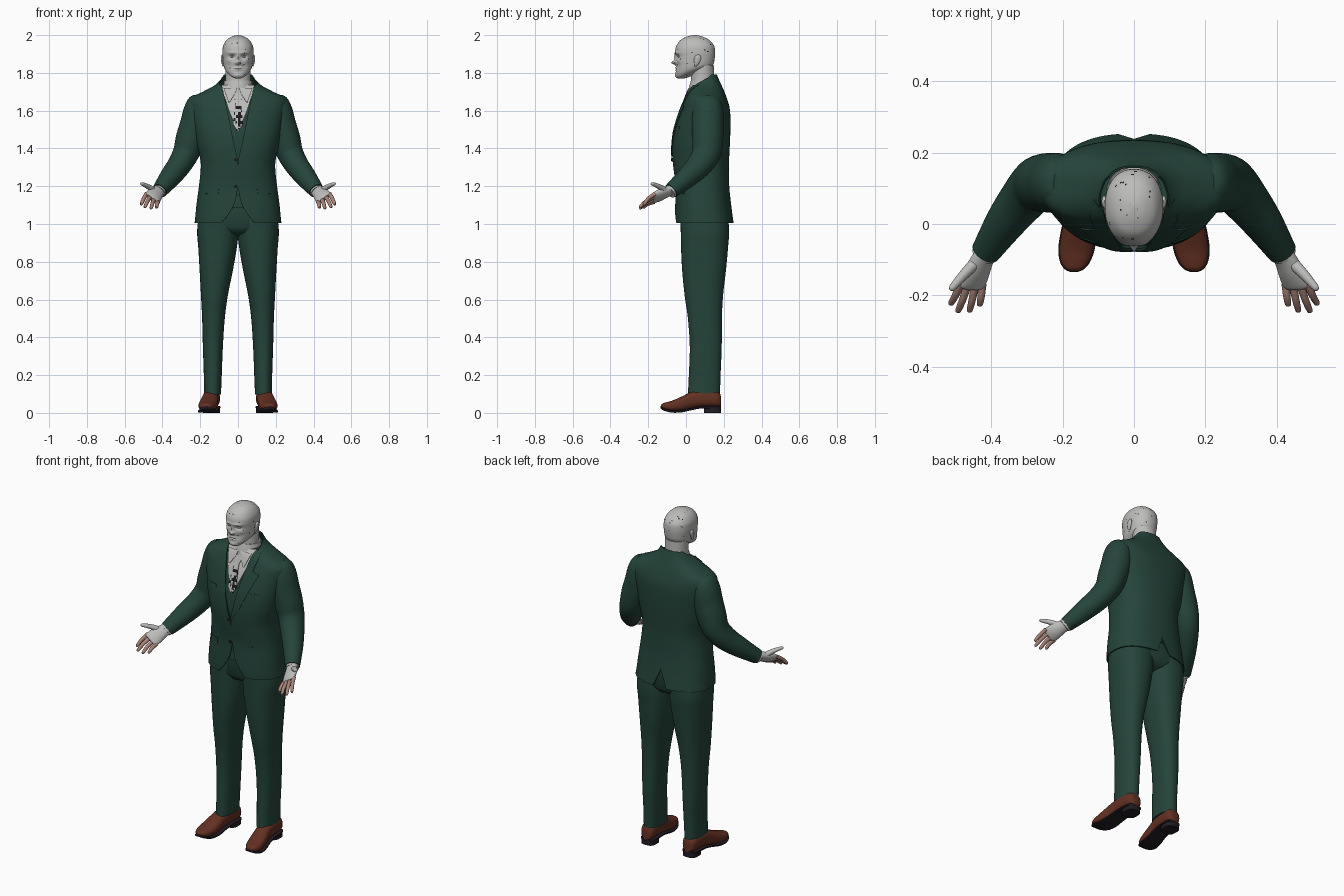
import bpy, bmesh, math, random
from mathutils import Vector as V

random.seed(4)
X, Y, Z = V((1, 0, 0)), V((0, 1, 0)), V((0, 0, 1))


def material(name, rgb):
    m = bpy.data.materials.new(name)
    m.diffuse_color = (*rgb, 1)
    return m


GREEN = material("dark green cloth", (0.018, 0.058, 0.043))
GREY = material("pale grey", (0.50, 0.50, 0.49))
PINK = material("finger pink", (0.40, 0.23, 0.19))
BROWN = material("brown leather", (0.125, 0.030, 0.016))
SOLE = material("dark sole", (0.016, 0.011, 0.017))
BLACK = material("black", (0.01, 0.01, 0.011))


def smooth(rows, steps=6):
    """Catmull-Rom through rows of numbers."""
    out = []
    for i in range(len(rows) - 1):
        a, b, c, d = rows[max(i - 1, 0)], rows[i], rows[i + 1], rows[min(i + 2, len(rows) - 1)]
        for k in range(steps):
            t = k / steps
            out.append([q + .5 * t * (r - p + t * (2 * p - 5 * q + 4 * r - s + t * (3 * (q - r) + s - p)))
                        for p, q, r, s in zip(a, b, c, d)])
    return out + [list(rows[-1])]


def oval(c, u, v, ru, rv, n=2.0, count=40, a0=0, a1=360):
    """Superellipse points; angle 0 points along -v, 90 along +u."""
    pts, full = [], a1 - a0 >= 360
    for i in range(count):
        a = math.radians(a0 + (a1 - a0) * i / (count if full else count - 1))
        s, k = math.sin(a), -math.cos(a)
        pts.append(V(c) + u * math.copysign(abs(s) ** (2 / n), s) * ru
                   + v * math.copysign(abs(k) ** (2 / n), k) * rv)
    return pts


def skin(name, rings, mat, closed=True, mirror=False, thick=0, angle=40, rule=None):
    """Skin a list of rings (or open rows) with faces."""
    n = len(rings[0])
    faces = []
    for j in range(len(rings) - 1):
        for i in range(n if closed else n - 1):
            k = (i + 1) % n
            faces.append((j * n + i, j * n + k, (j + 1) * n + k, (j + 1) * n + i))
    if closed:
        faces += [tuple(range(n)), tuple(range((len(rings) - 1) * n, len(rings) * n))]
    me = bpy.data.meshes.new(name)
    me.from_pydata([p for r in rings for p in r], [], faces)
    for m in (mat if isinstance(mat, list) else [mat]):
        me.materials.append(m)
    bm = bmesh.new()
    bm.from_mesh(me)
    bmesh.ops.recalc_face_normals(bm, faces=bm.faces)
    if rule:
        for f in bm.faces:
            f.material_index = rule(f.calc_center_median())
    bm.to_mesh(me)
    bm.free()
    ob = bpy.data.objects.new(name, me)
    bpy.context.collection.objects.link(ob)
    bpy.ops.object.select_all(action='DESELECT')
    ob.select_set(True)
    bpy.context.view_layer.objects.active = ob
    if mirror:
        ob.modifiers.new("mirror", 'MIRROR').merge_threshold = .0005
        bpy.ops.object.modifier_apply(modifier="mirror")
    if thick:
        s = ob.modifiers.new("thickness", 'SOLIDIFY')
        s.thickness, s.offset = thick, 0
        bpy.ops.object.modifier_apply(modifier="thickness")
    bpy.ops.object.shade_smooth_by_angle(angle=math.radians(angle))
    return ob


def tube(name, rows, mat, ref, mirror=True, steps=5, n=2.0, count=28):
    """Tube along a path; rows are x, y, z, radius along ref, radius across."""
    rows = smooth(rows, steps)
    ps = [V(r[:3]) for r in rows]
    rings = []
    for i, r in enumerate(rows):
        t = (ps[min(i + 1, len(ps) - 1)] - ps[max(i - 1, 0)]).normalized()
        u = (ref - t * ref.dot(t)).normalized()
        rings.append(oval(ps[i], u, t.cross(u), r[3], r[4], n, count))
    return skin(name, rings, mat, mirror=mirror)


# Jacket: z, half width, front y, back y, front opening angle, back vent angle
N = 2.4
TORSO = smooth([
    (1.005, .227, -.055, .250, 19, 8), (1.05, .222, -.056, .243, 10, 4), (1.11, .216, -.054, .235, 3, 0),
    (1.20, .204, -.052, .226, 0, 0), (1.30, .194, -.064, .224, 0, 0), (1.36, .200, -.070, .226, 1, 0),
    (1.42, .215, -.070, .229, 4, 0), (1.50, .230, -.060, .232, 8, 0), (1.60, .250, -.030, .230, 12, 0),
    (1.66, .252, -.005, .215, 16, 0), (1.70, .180, .010, .200, 25, 0), (1.73, .125, .026, .187, 45, 0),
    (1.76, .092, .040, .173, 82, 0), (1.79, .076, .050, .160, 115, 0)])
half = [oval((0, (r[2] + r[3]) / 2, r[0]), X, Y, r[1], (r[3] - r[2]) / 2, N, 36, max(r[4], 0), 180 - max(r[5], 0))
        for r in TORSO]
skin("jacket", half, GREEN, closed=False, mirror=True, thick=.006)
skin("waistcoat", [oval((0, (r[2] + r[3]) / 2, r[0]), X, Y, r[1] - .012, (r[3] - r[2]) / 2 - .010, N, 48)
                   for r in TORSO if 1.08 < r[0] < 1.74], GREEN)


def front(x, z, off):
    """Point on the chest surface, moved outward by off."""
    for a, b in zip(TORSO, TORSO[1:]):
        if a[0] <= z <= b[0]:
            break
    t = (z - a[0]) / (b[0] - a[0])
    h, f, k = (a[i] + (b[i] - a[i]) * t for i in (1, 2, 3))
    return V((x, (f + k) / 2 - (k - f) / 2 * max(0, 1 - abs(x / h) ** N) ** (1 / N) - off, z))


def panel(name, rows, mat, off, mirror=True, thick=.004, steps=5, rule=None):
    """Thin plate on the chest; rows are z, x from, x to."""
    fine = [[p + (q - p) * k / steps for p, q in zip(a, b)] for a, b in zip(rows, rows[1:]) for k in range(steps)]
    fine.append(rows[-1])
    skin(name, [[front(a + (b - a) * i / 8, z, off) for i in range(9)] for z, a, b in fine],
         mat, closed=False, mirror=mirror, thick=thick, rule=rule)


panel("lapel", [(1.34, .001, .008), (1.42, .020, .060), (1.50, .037, .095), (1.58, .052, .128), (1.62, .060, .148),
                (1.635, .064, .108), (1.70, .078, .122), (1.735, .086, .112)], GREEN, .006)
panel("pocket_flap", [(1.16, .105, .172), (1.195, .100, .168)], GREEN, .004)
panel("breast_pocket", [(1.50, .105, .155), (1.515, .105, .155)], GREEN, .004)
panel("shirt_front", [(1.49, -.003, .003), (1.60, -.048, .048), (1.70, -.080, .080), (1.735, -.088, .088)],
      GREY, -.004, mirror=False)
bands = [random.random() < .45 for _ in range(200)]
panel("tie", [(1.495, -.006, .006), (1.53, -.027, .027), (1.655, -.014, .014), (1.665, -.020, .020),
              (1.70, -.024, .024)], [GREY, BLACK], .003, mirror=False, steps=8,
      rule=lambda c: int(c.z < 1.66 and bands[int((c.z - 1.4 + c.x * .4) * 110) * 3 + int(c.x * 70 + 2) % 3]))
panel("shirt_collar_flap", [(1.645, .044, .050), (1.69, .016, .066), (1.72, .006, .076)], GREY, .005)
for z in (1.34, 1.20):
    c = front(-.012, z, .004)
    skin("button", [oval(c - Y * d, X, Z, r, r, 2, 16) for d, r in ((0, .009), (.004, .009), (.006, .006))], BLACK)

# Shirt collar and neck
skin("shirt_collar", [oval((0, y, z), X, Y, rx, ry, 2, 40) for z, y, rx, ry in
                      ((1.66, .090, .085, .085), (1.71, .088, .080, .076), (1.76, .092, .073, .066))], GREY)
skin("neck", [oval((0, y, z), X, Y, rx, ry, 2, 40) for z, y, rx, ry in
              smooth([(1.70, .088, .068, .064), (1.77, .088, .066, .062), (1.84, .088, .066, .060)])], GREY)

# Head with face bumps: x, z, spread x, spread z, amount
BUMPS = [(0, 1.854, .011, .011, .020), (0, 1.88, .009, .022, .010), (0, 1.852, .019, .008, .006),
         (.030, 1.906, .022, .007, .007), (.031, 1.886, .015, .009, -.011), (.047, 1.862, .016, .012, .005),
         (0, 1.826, .022, .004, .005), (0, 1.815, .020, .004, .004), (0, 1.8205, .022, .002, -.004),
         (0, 1.788, .022, .010, .005), (.034, 1.83, .012, .014, -.003)]
rings = []
for z, hx, yf, yb, tilt in smooth([
        (1.770, .012, -.042, -.015, 0), (1.777, .044, -.052, .070, .22), (1.795, .063, -.054, .112, .18),
        (1.82, .073, -.053, .136, .08), (1.85, .078, -.051, .147, 0), (1.885, .081, -.053, .153, 0),
        (1.915, .082, -.057, .154, 0), (1.945, .078, -.050, .148, 0), (1.975, .060, -.028, .122, 0),
        (1.993, .032, .008, .085, 0), (2.0, .004, .042, .055, 0)], 8):
    ring = oval((0, (yf + yb) / 2, z), X, Y, hx, (yb - yf) / 2, 2.2, 72)
    for p in ring:
        p.z += tilt * (p.y - yf)
        if p.y < .03:
            p.y -= sum(a * math.exp(-((abs(p.x) - x) / sx) ** 2 - ((p.z - bz) / sz) ** 2)
                       for x, bz, sx, sz, a in BUMPS)
    rings.append(ring)
skin("head", rings, [GREY, BLACK], angle=70, rule=lambda c: int(random.random() < .012))
tube("ear", [(.076, .050, 1.838, .006, .006), (.081, .055, 1.850, .012, .006), (.083, .060, 1.870, .017, .007),
             (.083, .064, 1.888, .015, .007), (.080, .064, 1.896, .004, .003)], GREY, Y, count=16)
tube("eye", [(.031, -.030, 1.886, .010, .006), (.031, -.040, 1.886, .009, .005),
             (.031, -.044, 1.886, .004, .002)], GREY, X, count=14)

# Sleeves, cuffs and hands
tube("sleeve", [(.195, .115, 1.668, .045, .035), (.205, .115, 1.645, .070, .062), (.212, .115, 1.60, .082, .076),
                (.225, .115, 1.53, .084, .081), (.250, .115, 1.45, .082, .080), (.276, .108, 1.375, .076, .070),
                (.312, .068, 1.310, .068, .063), (.360, .005, 1.247, .056, .056), (.415, -.078, 1.176, .041, .041)],
     GREEN, Y, count=40)
tube("shirt_cuff", [(.400, -.055, 1.195, .036, .036), (.420, -.086, 1.169, .036, .036)], GREY, Y)
ACROSS = V((.80, .05, .60))
tube("palm", [(.405, -.065, 1.188, .031, .025), (.427, -.105, 1.168, .037, .024), (.443, -.140, 1.152, .044, .023),
              (.453, -.172, 1.138, .043, .016), (.456, -.180, 1.134, .034, .009)], GREY, ACROSS)
tube("thumb", [(.440, -.105, 1.172, .018, .018), (.470, -.135, 1.194, .015, .014), (.495, -.163, 1.207, .012, .011),
               (.510, -.180, 1.213, .009, .008), (.514, -.185, 1.215, .003, .003)], GREY, Y, count=14)
for i, tip in enumerate([(.514, -.226, 1.102), (.494, -.248, 1.088), (.461, -.247, 1.082), (.432, -.230, 1.086)]):
    a, b = V((.484, -.163, 1.160)).lerp(V((.424, -.168, 1.117)), i / 3), V(tip)
    m = a.lerp(b, .5) + V((0, -.004, .004))
    tube("finger", [(*a, .0115, .011), (*m, .0105, .010), (*a.lerp(b, .92), .0085, .008), (*b, .003, .003)],
         PINK, ACROSS, count=14)

# Trousers: z, outer x, inner x, front y, back y
LEG = smooth([(.098, .180, .090, .010, .180), (.20, .181, .086, .015, .183), (.35, .186, .080, .020, .189),
              (.50, .190, .070, .010, .190), (.62, .196, .054, -.007, .196), (.75, .203, .028, -.020, .211),
              (.87, .210, .007, -.026, .222), (.97, .216, -.003, -.028, .228), (1.10, .200, -.003, -.030, .215)])
skin("trouser_leg", [oval(((o + i) / 2, (f + b) / 2, z), X, Y, (o - i) / 2, (b - f) / 2, 2.3, 44)
                     for z, o, i, f, b in LEG], GREEN, mirror=True)
skin("trouser_seat", [oval((0, .100, z), X, Y, hx, ry, 2.6, 48) for z, hx, ry in
                      ((.935, .03, .05), (.955, .12, .105), (.985, .205, .124), (1.10, .195, .122))], GREEN)

# Shoes: y, centre x, half width, sole bottom, top
SHOE = smooth([(.186, .137, .018, .024, .080), (.178, .137, .034, .024, .105), (.15, .138, .043, .024, .120),
               (.08, .142, .044, .023, .122), (.03, .147, .044, .014, .112), (-.02, .154, .048, .003, .088),
               (-.07, .161, .048, .001, .066), (-.105, .165, .039, .008, .056), (-.125, .167, .025, .016, .049),
               (-.133, .168, .008, .024, .038)], 5)
skin("shoe_upper", [oval((c, y, (b + .007 + t) / 2), X, Z, h, (t - b - .007) / 2, 2.5, 32)
                    for y, c, h, b, t in SHOE], BROWN, mirror=True)
skin("shoe_sole", [oval((c, y - .001, b + .006), X, Z, h + .003, .006, 6, 24) for y, c, h, b, t in SHOE],
     SOLE, mirror=True)
skin("shoe_heel", [oval((.138, .140, z), X, Y, .042, .046, 3, 32) for z in (0, .028)], SOLE, mirror=True)
